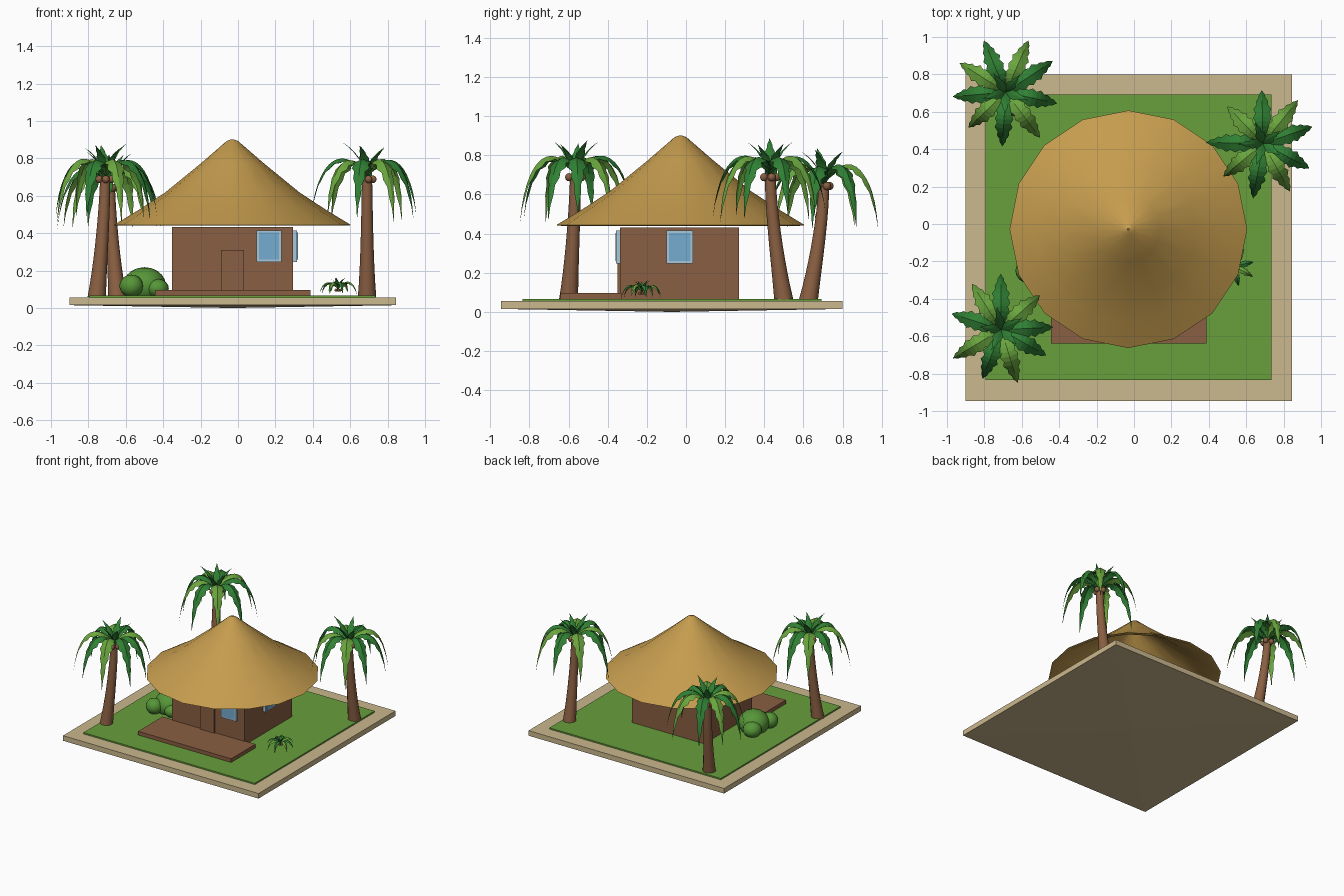
import bpy, bmesh, math, random
from mathutils import Vector, Matrix

if "Cube" in bpy.data.objects:
    bpy.data.objects.remove(bpy.data.objects["Cube"])
random.seed(4)


def mat(name, r, g, b):
    m = bpy.data.materials.new(name)
    lin = [((c / 255 + 0.055) / 1.055) ** 2.4 for c in (r, g, b)]
    m.diffuse_color = (*lin, 1)
    m.use_nodes = True
    m.node_tree.nodes["Principled BSDF"].inputs["Base Color"].default_value = m.diffuse_color
    return m


SAND = mat("sand", 203, 184, 142)
GRASS = mat("grass", 104, 160, 60)
THATCH = mat("thatch", 197, 156, 78)
WOOD = mat("brown_wood", 138, 95, 66)
DARK = mat("dark_leaf", 48, 128, 52)
LIGHT = mat("light_leaf", 106, 166, 62)
GLASS = mat("glass", 116, 172, 208)
FRAME = mat("pale_frame", 168, 200, 220)
BUSH = mat("bush_green", 86, 150, 56)


def finish(bm, name, mats, smooth=None):
    me = bpy.data.meshes.new(name)
    bm.to_mesh(me)
    bm.free()
    ob = bpy.data.objects.new(name, me)
    bpy.context.collection.objects.link(ob)
    for m in mats:
        me.materials.append(m)
    if smooth:
        bpy.ops.object.select_all(action='DESELECT')
        ob.select_set(True)
        bpy.context.view_layer.objects.active = ob
        bpy.ops.object.shade_smooth_by_angle(angle=math.radians(smooth))
    return ob


def box(name, lo, hi, m):
    bm = bmesh.new()
    lo, hi = Vector(lo), Vector(hi)
    bmesh.ops.create_cube(bm, size=1, matrix=Matrix.LocRotScale((lo + hi) / 2, None, hi - lo))
    return finish(bm, name, [m])


def loft(bm, rings, sides, closed=False):
    """Skin circles given as (centre, radius)."""
    loops = [[bm.verts.new((c[0] + r * math.cos(2 * math.pi * i / sides),
                            c[1] + r * math.sin(2 * math.pi * i / sides), c[2]))
              for i in range(sides)] for c, r in rings]
    pairs = list(zip(loops, loops[1:]))
    if closed:
        pairs.append((loops[-1], loops[0]))
    for a, b in pairs:
        for i in range(sides):
            j = (i + 1) % sides
            bm.faces.new((a[i], a[j], b[j], b[i]))
    return loops


# island: sand slab with a shallow bowed underside, grass on top
slab = box("sand_slab", (-0.90, -0.945, 0.015), (0.845, 0.80, 0.056), SAND)
bm = bmesh.new()
bm.from_mesh(slab.data)
bm.faces.ensure_lookup_table()
low = min(bm.faces, key=lambda f: f.calc_center_median().z)
poked = bmesh.ops.poke(bm, faces=[low])
poked["verts"][0].co.z = 0.0
bm.to_mesh(slab.data)
bm.free()
box("grass", (-0.795, -0.835, 0.05), (0.735, 0.692, 0.067), GRASS)

# hut body
box("hut_walls", (-0.352, -0.338, 0.06), (0.295, 0.27, 0.432), WOOD)
box("porch", (-0.443, -0.64, 0.06), (0.387, -0.33, 0.097), WOOD)
box("door", (-0.092, -0.35, 0.09), (0.033, -0.33, 0.31), WOOD)

# windows: pale frame with a glass plate in front
box("front_window_frame", (0.10, -0.357, 0.247), (0.232, -0.33, 0.415), FRAME)
box("front_window_glass", (0.112, -0.361, 0.259), (0.22, -0.35, 0.403), GLASS)
box("side_window_frame", (0.29, -0.10, 0.247), (0.316, 0.035, 0.415), FRAME)
box("side_window_glass", (0.31, -0.088, 0.259), (0.32, 0.023, 0.403), GLASS)

# thatched roof: 16-sided hollow cone, slightly flared
CX, CY = -0.03, -0.028
outer = [(0.635, 0.443), (0.50, 0.525), (0.36, 0.617), (0.17, 0.772), (0.03, 0.893), (0.005, 0.902)]
inner = [(0.005, 0.87), (0.17, 0.74), (0.36, 0.59), (0.61, 0.44)]
bm = bmesh.new()
loft(bm, [((CX, CY, z), r) for r, z in outer + inner], 16, closed=True)
bmesh.ops.recalc_face_normals(bm, faces=bm.faces)
finish(bm, "thatched_roof", [THATCH], 40)


def bezier(p, t):
    k = ((1 - t) ** 3, 3 * t * (1 - t) ** 2, 3 * t * t * (1 - t), t ** 3)
    return (sum(a * q[0] for a, q in zip(k, p)), sum(a * q[1] for a, q in zip(k, p)))


def frond(bm, origin, ang, path, width, idx, n=14):
    """Folded leaf along an arching path with a saw-toothed edge."""
    out = Vector((math.cos(ang), math.sin(ang), 0))
    side = Vector((-out.y, out.x, 0))
    rows = []
    for i in range(n + 1):
        t = i / n
        r, z = bezier(path, t)
        w = width * min(1, 0.2 + 2.6 * t) * min(1, 2.2 * (1 - t) + 0.02)
        if i % 2:
            w *= 0.74
        c = Vector(origin) + out * r + Vector((0, 0, z))
        drop = Vector((0, 0, -0.45 * w)) - out * 0.15 * w
        rows.append([bm.verts.new(c + side * w + drop), bm.verts.new(c),
                     bm.verts.new(c - side * w + drop)])
    for a, b in zip(rows, rows[1:]):
        for k in (0, 1):
            bm.faces.new((a[k], b[k], b[k + 1], a[k + 1])).material_index = idx


def crown(name, c, s, droop, count, phase):
    bm = bmesh.new()
    # drooping outer fronds, alternating greens
    for i in range(count):
        a = phase + 2 * math.pi * i / count + random.uniform(-0.1, 0.1)
        f = s * random.uniform(0.93, 1.03)
        tip = droop * random.uniform(0.85, 1.1)
        path = [(0, 0), (0.11 * f, 0.17 * f), (0.26 * f, 0.13 * f), (0.295 * f, tip)]
        frond(bm, c, a, path, 0.05 * s, i % 2)
    # short upright inner fronds
    for i in range(5):
        a = phase + 0.4 + 2 * math.pi * i / 5
        f = s * random.uniform(0.85, 1.05)
        path = [(0, 0), (0.02 * f, 0.08 * f), (0.06 * f, 0.14 * f), (0.13 * f, 0.18 * f)]
        frond(bm, c, a, path, 0.03 * s, 0, 10)
    finish(bm, name + "_fronds", [DARK, LIGHT])
    # nuts under the leaves
    bm = bmesh.new()
    for i in range(4):
        a = phase + i * math.pi / 2
        p = Vector(c) + s * Vector((0.032 * math.cos(a), 0.032 * math.sin(a), -0.012))
        bmesh.ops.create_uvsphere(bm, u_segments=10, v_segments=6, radius=0.021 * s,
                                  matrix=Matrix.Translation(p))
    finish(bm, name + "_nuts", [WOOD], 60)


def palm(name, base, top, phase):
    base, top = Vector(base), Vector(top)
    bm = bmesh.new()
    rings = []
    for i in range(10):
        t = i / 9
        c = base.lerp(top, t)
        bend = 1 - (1 - t) ** 1.5
        c.x = base.x + (top.x - base.x) * bend
        c.y = base.y + (top.y - base.y) * bend
        rings.append((c, 0.027 + 0.012 * (1 - t) + 0.010 * (1 - t) ** 4))
    loops = loft(bm, rings, 12)
    bm.faces.new(loops[-1])
    finish(bm, name + "_trunk", [WOOD], 40)
    crown(name, top, 1.0, -0.225, 9, phase)


palm("front_left_palm", (-0.755, -0.60, 0.06), (-0.71, -0.565, 0.70), 0.1)
palm("back_left_palm", (-0.645, 0.625, 0.06), (-0.685, 0.705, 0.655), 0.5)
palm("right_palm", (0.69, 0.50, 0.06), (0.69, 0.43, 0.70), 0.25)

# small fern by the right wall
crown("fern", (0.535, -0.225, 0.10), 0.37, -0.025, 8, 0.3)

# rounded bush by the left wall
bm = bmesh.new()
for x, y, z, r, h in ((-0.50, -0.15, 0.12, 0.115, 0.098), (-0.57, -0.25, 0.118, 0.064, 0.06),
                      (-0.43, -0.22, 0.105, 0.06, 0.05), (-0.55, -0.06, 0.11, 0.07, 0.06)):
    bmesh.ops.create_uvsphere(bm, u_segments=16, v_segments=10, radius=1,
                              matrix=Matrix.LocRotScale((x, y, z), None, (r, r, h)))
finish(bm, "bush", [BUSH], 60)
